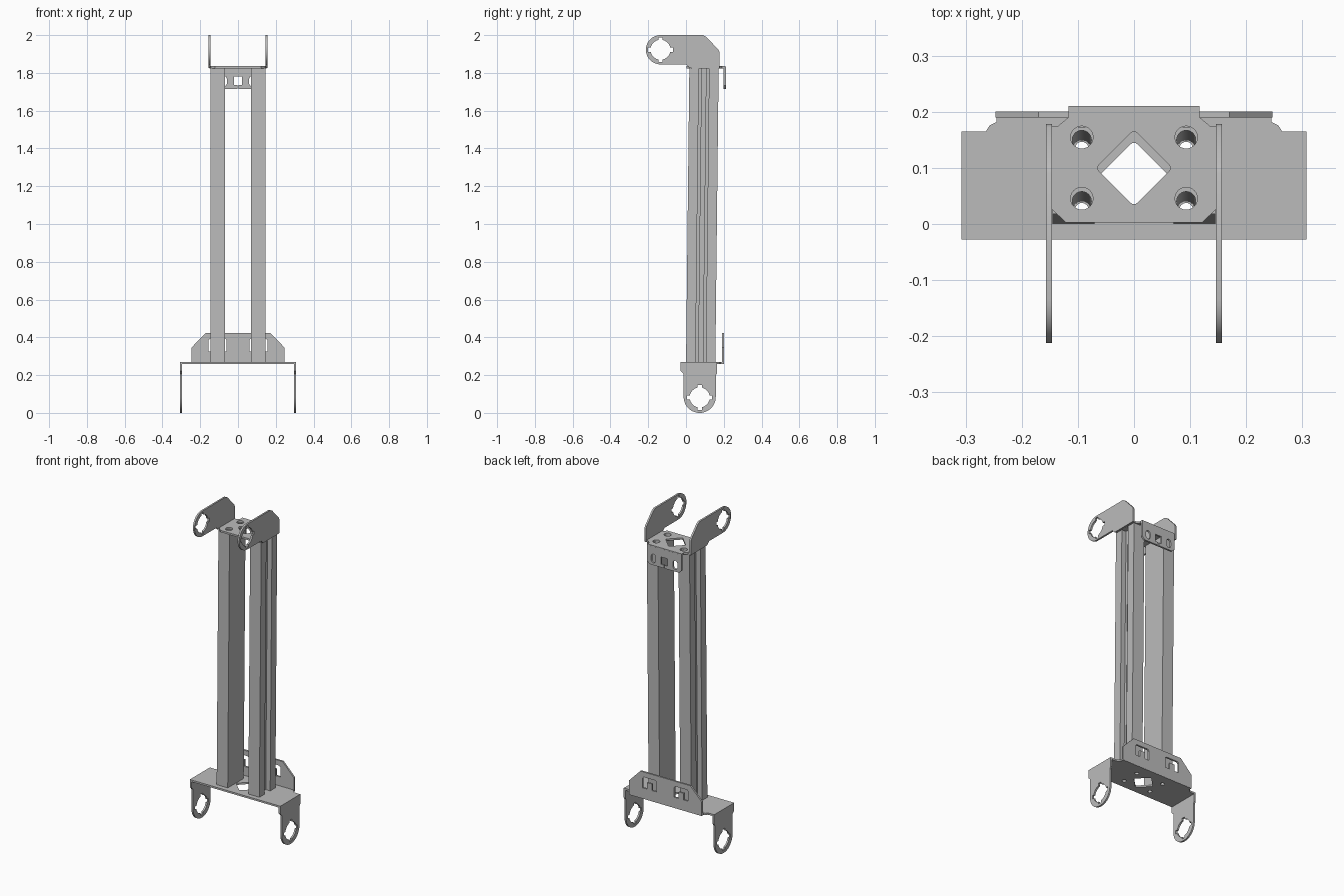
import bpy, bmesh, math
from mathutils import Matrix, Vector

if "Cube" in bpy.data.objects:
    bpy.data.objects.remove(bpy.data.objects["Cube"])

grey = bpy.data.materials.new("bare_metal_grey")
grey.use_nodes = True
colour = (0.5, 0.5, 0.5, 1)
grey.diffuse_color = colour
grey.node_tree.nodes["Principled BSDF"].inputs["Base Color"].default_value = colour

# Columns of each matrix are where the drawing's u, v and depth point
PLANES = {
    "x": Matrix(((0, 0, 1), (1, 0, 0), (0, 1, 0))),
    "y": Matrix(((1, 0, 0), (0, 0, -1), (0, 1, 0))),
    "z": Matrix.Identity(3),
}


def arc(cu, cv, r, start=0, end=360, steps=24):
    count = steps if end - start == 360 else steps + 1
    angles = [math.radians(start + (end - start) * i / steps) for i in range(count)]
    return [(cu + r * math.cos(a), cv + r * math.sin(a)) for a in angles]


def mirrored(half):
    """Complete a half outline that runs from the centre line round +u."""
    return half + [(-u, v) for u, v in reversed(half) if u > 0]


def flip(outline):
    return [(-u, v) for u, v in outline]


def box(u0, u1, v0, v1):
    return [(u0, v0), (u1, v0), (u1, v1), (u0, v1)]


def rounded_diamond(cu, cv, r, soft=0.008):
    pts = []
    for k in range(4):
        a = k * 90
        d = r - soft * 1.41
        pts += arc(cu + d * math.cos(math.radians(a)), cv + d * math.sin(math.radians(a)),
                   soft, a - 45, a + 45, 4)
    return pts


def notched_hole(cu, cv, r=0.053, reach=0.066, half=0.011):
    """Round hole with four square notches."""
    pts = []
    gap = math.degrees(math.asin(half / r))
    for k in range(4):
        a = math.radians(k * 90)
        c, s = math.cos(a), math.sin(a)
        for d, w in ((reach, -half), (reach, half)):
            pts.append((cu + d * c - w * s, cv + d * s + w * c))
        pts += arc(cu, cv, r, k * 90 + gap, k * 90 + 90 - gap, 8)
    return pts


def sheet(name, plane, offset, thick, outlines):
    """Extrude an outline, with the further outlines as holes, into a solid."""
    curve = bpy.data.curves.new(name, "CURVE")
    curve.dimensions = "2D"
    curve.fill_mode = "BOTH"
    curve.extrude = thick / 2
    for pts in outlines:
        spline = curve.splines.new("POLY")
        spline.points.add(len(pts) - 1)
        for p, (u, v) in zip(spline.points, pts):
            p.co = (u, v, 0, 1)
        spline.use_cyclic_u = True
    temp = bpy.data.objects.new(name + "_drawing", curve)
    bpy.context.collection.objects.link(temp)
    graph = bpy.context.evaluated_depsgraph_get()
    mesh = bpy.data.meshes.new_from_object(temp.evaluated_get(graph))
    bpy.data.objects.remove(temp)
    bpy.data.curves.remove(curve)

    matrix = PLANES[plane].to_4x4()
    matrix.translation = Vector([offset if a == plane else 0 for a in "xyz"])
    bm = bmesh.new()
    bm.from_mesh(mesh)
    bmesh.ops.remove_doubles(bm, verts=bm.verts, dist=1e-5)
    bmesh.ops.transform(bm, matrix=matrix, verts=bm.verts)
    bmesh.ops.recalc_face_normals(bm, faces=bm.faces)
    bm.to_mesh(mesh)
    bm.free()
    mesh.name = name
    mesh.materials.clear()
    mesh.materials.append(grey)
    obj = bpy.data.objects.new(name, mesh)
    bpy.context.collection.objects.link(obj)
    bpy.ops.object.select_all(action="DESELECT")
    obj.select_set(True)
    bpy.context.view_layer.objects.active = obj
    bpy.ops.object.shade_smooth_by_angle(angle=math.radians(30))
    return obj


def bolt_holes(cy, r):
    return [arc(sx * 0.093, cy + sy * 0.0545, r) for sx in (-1, 1) for sy in (-1, 1)]


GAUGE = 0.011
LOW, HIGH = 0.264, 1.83

# Lower bracket: base plate, rear flange and two side lugs
base = mirrored([(0, -0.028), (0.307, -0.028), (0.307, 0.165), (0.264, 0.165),
                 (0.257, 0.176), (0.245, 0.182), (0.245, 0.2), (0, 0.2)])
sheet("lower_plate", "z", LOW, GAUGE,
      [base, rounded_diamond(0, 0.08, 0.068)] + bolt_holes(0.08, 0.012))

flange = mirrored([(0, 0.259), (0.247, 0.259), (0.247, 0.345), (0.17, 0.424), (0, 0.424)])
window = [(0.06, 0.325), (0.09, 0.325), (0.09, 0.365), (0.125, 0.365), (0.125, 0.325),
          (0.155, 0.325), (0.155, 0.385), (0.147, 0.393), (0.068, 0.393), (0.06, 0.385)]
sheet("lower_rear_flange", "y", 0.195, GAUGE, [flange, window, flip(window)])

low_lug = (arc(0.0725, 0.085, 0.085, 180, 360)
           + [(0.1575, 0.2), (0.165, 0.21), (0.165, LOW), (-0.028, LOW),
              (-0.028, 0.222), (-0.0125, 0.205)])
low_hole = notched_hole(0.0725, 0.082)

# Upper bracket: cap plate, rear tab and two side lugs
cap = mirrored([(0, 0.003), (0.122, 0.003), (0.15, 0.03), (0.15, 0.175),
                (0.135, 0.175), (0.117, 0.19), (0.117, 0.21), (0, 0.21)])
sheet("upper_plate", "z", HIGH, GAUGE,
      [cap, rounded_diamond(0, 0.1, 0.068)] + bolt_holes(0.1, 0.02))

tab = mirrored([(0.003, 1.716), (0.1, 1.716), (0.117, 1.733), (0.117, HIGH)])
keyhole = [(-0.003, 1.735), (-0.022, 1.735), (-0.022, 1.78),
           (0.022, 1.78), (0.022, 1.735), (0.003, 1.735)]
slot = arc(0.074, 1.768, 0.015, 0, 180, 8) + arc(0.074, 1.745, 0.015, 180, 360, 8)
sheet("upper_rear_tab", "y", 0.205, GAUGE, [tab + keyhole, slot, flip(slot)])

high_lug = (arc(-0.135, 1.9225, 0.0775, 90, 270)
            + [(0, 1.845), (0.02, 1.826), (0.178, 1.826), (0.178, 1.91),
               (0.172, 1.922), (0.108, 1.99), (0.09, 2.0)])
high_hole = notched_hole(-0.135, 1.9225)

# Grooved upright, drawn about its own centre line, with two screw bores
length = HIGH - LOW - GAUGE
upright = [(0.145, 0.0775), (0.07, 0.0775), (0.07, -0.0775), (0.145, -0.0775),
           (0.145, -0.027), (0.115, -0.027), (0.115, -0.011), (0.1, -0.011),
           (0.1, 0.011), (0.115, 0.011), (0.115, 0.027), (0.145, 0.027)]
bores = [arc(0.093, s * 0.0545, 0.017) for s in (-1, 1)]

for side, s in (("left", 1), ("right", -1)):
    sheet(side + "_lower_lug", "x", s * 0.3015, GAUGE, [low_lug, low_hole])
    sheet(side + "_upper_lug", "x", s * 0.1515, GAUGE, [high_lug, high_hole])
    drawn = [upright] + bores
    if s < 0:
        drawn = [flip(o) for o in drawn]
    post = sheet(side + "_upright", "z", 0, length, drawn)
    # The uprights lean slightly backwards
    post.location = (0, 0.0865, (LOW + HIGH) / 2)
    post.rotation_euler.x = -math.atan(0.0175 / length)
